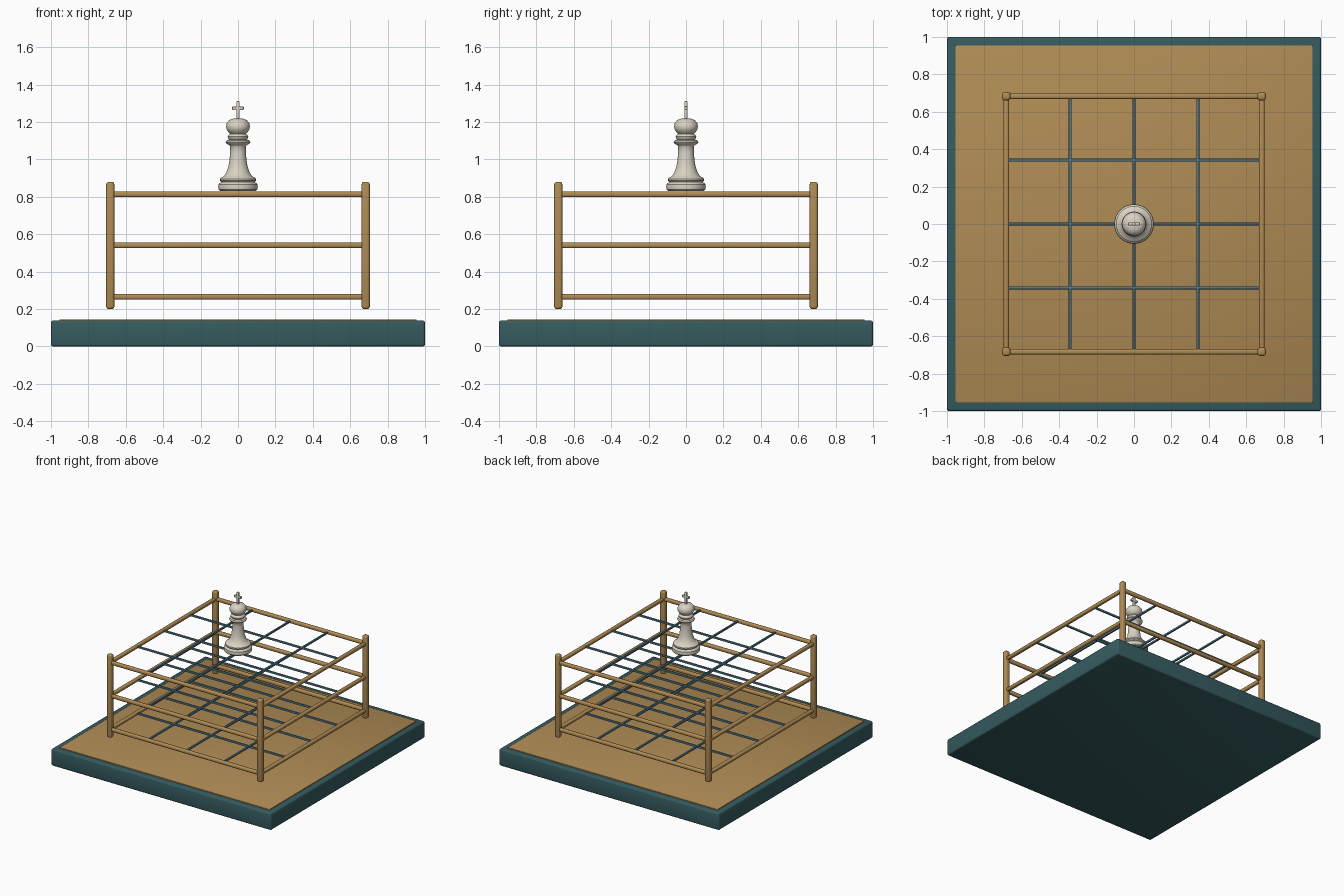
import bpy, bmesh, math
from mathutils import Matrix, Vector

cube = bpy.data.objects.get("Cube")
if cube:
    bpy.data.objects.remove(cube, do_unlink=True)


def material(name, rgb):
    m = bpy.data.materials.new(name)
    m.use_nodes = True
    m.diffuse_color = (*rgb, 1)
    m.node_tree.nodes["Principled BSDF"].inputs["Base Color"].default_value = (*rgb, 1)
    return m


teal = material("dark teal", (0.036, 0.105, 0.115))
tan = material("tan wood", (0.43, 0.26, 0.09))
blue = material("steel blue", (0.085, 0.18, 0.24))
ivory = material("ivory", (0.70, 0.65, 0.55))


def finish(bm, name, mat):
    mesh = bpy.data.meshes.new(name)
    bm.to_mesh(mesh)
    bm.free()
    mesh.materials.append(mat)
    obj = bpy.data.objects.new(name, mesh)
    bpy.context.collection.objects.link(obj)
    bpy.ops.object.select_all(action="DESELECT")
    obj.select_set(True)
    bpy.context.view_layer.objects.active = obj
    bpy.ops.object.shade_smooth_by_angle(angle=math.radians(35))
    return obj


def box(name, center, size, mat, bevel=0, segments=3):
    bm = bmesh.new()
    bmesh.ops.create_cube(bm, size=1)
    bmesh.ops.transform(bm, verts=bm.verts,
                        matrix=Matrix.Translation(center) @ Matrix.Diagonal((*size, 1)))
    if bevel:
        bmesh.ops.bevel(bm, geom=bm.edges[:], offset=bevel, segments=segments,
                        profile=0.5, affect="EDGES")
    return finish(bm, name, mat)


def lathe(name, profile, mat, steps=48):
    bm = bmesh.new()
    verts = [bm.verts.new((r, 0, z)) for r, z in profile]
    edges = [bm.edges.new(pair) for pair in zip(verts, verts[1:])]
    bmesh.ops.spin(bm, geom=verts + edges, cent=Vector(), axis=(0, 0, 1),
                   angle=math.tau, steps=steps)
    bmesh.ops.remove_doubles(bm, verts=bm.verts, dist=0.0001)
    bmesh.ops.recalc_face_normals(bm, faces=bm.faces)
    return finish(bm, name, mat)


# Plinth and inlaid board
box("plinth", (0, 0, 0.069), (2, 2, 0.138), teal, 0.012)
box("board", (0, 0, 0.136), (1.908, 1.908, 0.018), tan, 0.003, 2)

# Corner posts
SIDE = 0.683
for sx in (-1, 1):
    for sy in (-1, 1):
        box("corner_post", (sx * SIDE, sy * SIDE, 0.54), (0.044, 0.044, 0.68), tan, 0.013)

# Three levels of perimeter rails and thin grid rods
for z in (0.265, 0.54, 0.813):
    for s in (-1, 1):
        box("rail_across", (0, s * SIDE, z), (1.34, 0.03, 0.03), tan, 0.011)
        box("rail_along", (s * SIDE, 0, z), (0.03, 1.34, 0.03), tan, 0.011)
    for p in (-0.342, 0, 0.342):
        box("rod_across", (0, p, z), (1.35, 0.016, 0.016), blue, 0.005, 2)
        box("rod_along", (p, 0, z), (0.016, 1.35, 0.016), blue, 0.005, 2)

# Turned chess king: foot, stem, collars and head
profile = [
    (0, 0.832), (0.097, 0.832), (0.104, 0.839), (0.106, 0.852), (0.104, 0.866),
    (0.096, 0.874), (0.090, 0.879), (0.096, 0.886), (0.096, 0.896), (0.089, 0.903),
    (0.077, 0.909), (0.062, 0.930), (0.051, 0.962), (0.045, 1.000), (0.042, 1.040),
    (0.042, 1.068), (0.047, 1.076), (0.060, 1.083), (0.066, 1.092), (0.060, 1.102),
    (0.047, 1.106), (0.052, 1.112), (0.055, 1.121), (0.050, 1.131), (0.042, 1.137),
    (0.052, 1.147), (0.061, 1.160), (0.064, 1.175), (0.060, 1.194),
    (0.048, 1.209), (0.030, 1.217), (0, 1.219)]
lathe("king_body", profile, ivory)

# Cross on the crown
box("cross_upright", (0, 0, 1.26), (0.018, 0.018, 0.102), ivory, 0.003, 2)
box("cross_arm", (0, 0, 1.273), (0.062, 0.018, 0.018), ivory, 0.003, 2)
